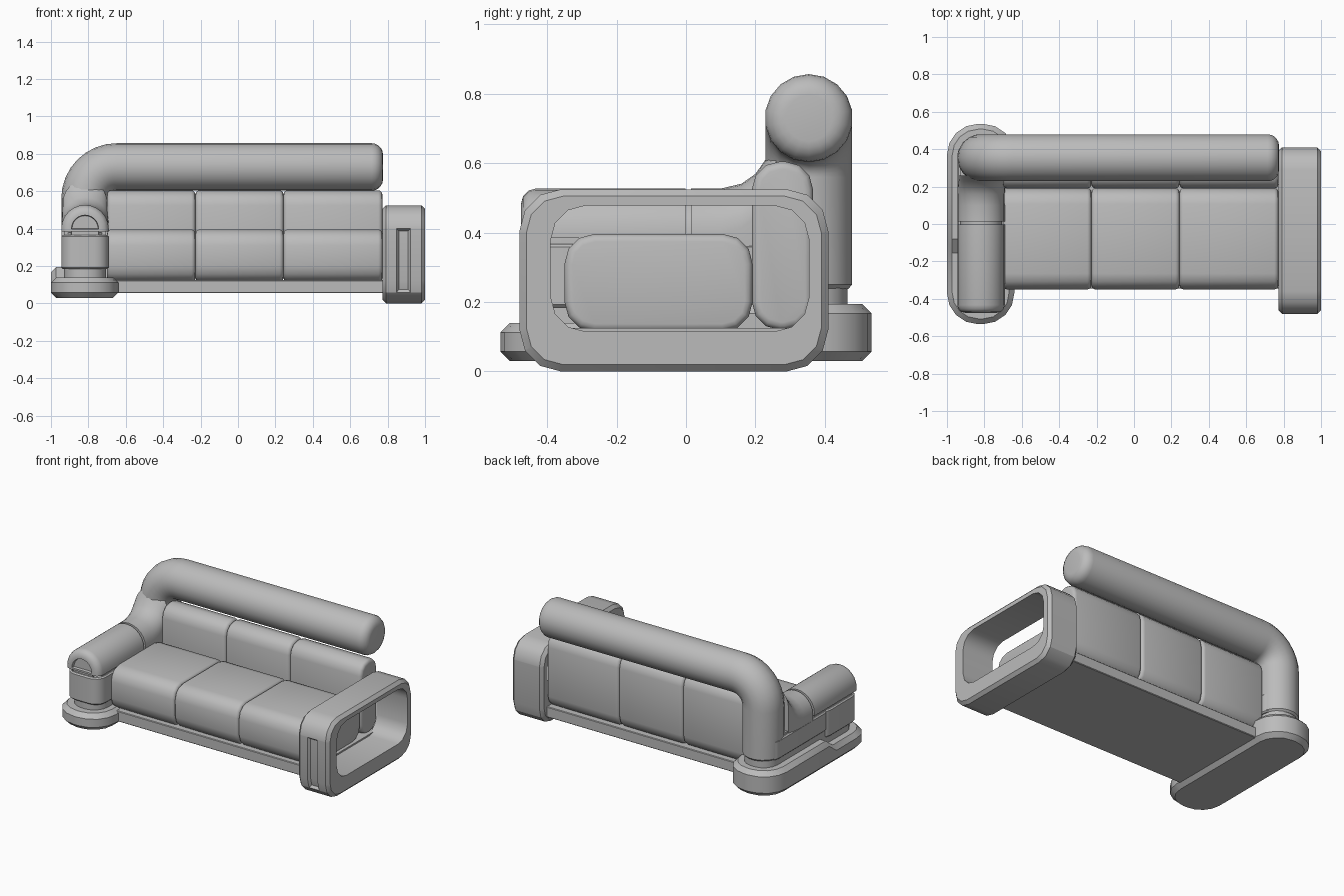
import bpy, bmesh
from math import sin, cos, pi
from mathutils import Vector

cube = bpy.data.objects.get("Cube")
if cube:
    bpy.data.objects.remove(cube)

grey = bpy.data.materials.new("sofa_grey")
grey.use_nodes = True
COLOUR = (0.5, 0.5, 0.5, 1)
grey.diffuse_color = COLOUR
grey.node_tree.nodes["Principled BSDF"].inputs["Base Color"].default_value = COLOUR

ARM_X, BACK_Y, R = -0.818, 0.354, 0.127


def finish(name, bm, angle=0.62):
    bmesh.ops.recalc_face_normals(bm, faces=bm.faces)
    mesh = bpy.data.meshes.new(name)
    bm.to_mesh(mesh)
    bm.free()
    mesh.materials.append(grey)
    obj = bpy.data.objects.new(name, mesh)
    bpy.context.collection.objects.link(obj)
    bpy.ops.object.select_all(action='DESELECT')
    obj.select_set(True)
    bpy.context.view_layer.objects.active = obj
    bpy.ops.object.shade_smooth_by_angle(angle=angle)
    return obj


def rounded(u0, u1, v0, v1, r, seg=3):
    """Rounded rectangle outline, anticlockwise."""
    pts = []
    corners = [(u1 - r, v1 - r), (u0 + r, v1 - r), (u0 + r, v0 + r), (u1 - r, v0 + r)]
    for q, (u, v) in enumerate(corners):
        for i in range(seg + 1):
            a = (q + i / seg) * pi / 2
            pts.append((u + r * cos(a), v + r * sin(a)))
    return pts


def arch(bottom, spring, r, seg=12):
    """Flat-bottomed, round-topped outline across the arm."""
    top = [(ARM_X + r * cos(pi * i / seg), spring + r * sin(pi * i / seg)) for i in range(seg + 1)]
    return [(ARM_X + r, bottom)] + top + [(ARM_X - r, bottom)]


def place(axis, p, w):
    u, v = p
    return {'X': (w, u, v), 'Y': (u, w, v), 'Z': (u, v, w)}[axis]


def loft(loops, caps=True, closed=False):
    """Skin a list of equal-length loops of points."""
    bm = bmesh.new()
    rings = [[bm.verts.new(p) for p in loop] for loop in loops]
    pairs = list(zip(rings, rings[1:]))
    if closed:
        pairs.append((rings[-1], rings[0]))
    for a, b in pairs:
        for i in range(len(a)):
            j = (i + 1) % len(a)
            bm.faces.new((a[i], a[j], b[j], b[i]))
    if caps and not closed:
        bm.faces.new(rings[0])
        bm.faces.new(rings[-1])
    bmesh.ops.recalc_face_normals(bm, faces=bm.faces)
    return bm


def bevel(bm, test, width, seg):
    edges = [e for e in bm.edges if test(e)]
    bmesh.ops.bevel(bm, geom=edges, offset=width, segments=seg, profile=0.5, affect='EDGES')


def prism(axis, pts, lo, hi, width=0, seg=2):
    """Extruded outline with softened end rims."""
    bm = loft([[place(axis, p, w) for p in pts] for w in (lo, hi)])
    if width:
        k = 'XYZ'.index(axis)
        bevel(bm, lambda e: abs(e.verts[0].co[k] - e.verts[1].co[k]) < 1e-5, width, seg)
    return bm


def split(bm, axis, w):
    no = Vector([a == axis for a in 'XYZ'])
    bmesh.ops.bisect_plane(bm, geom=bm.verts[:] + bm.edges[:] + bm.faces[:],
                           plane_co=no * w, plane_no=no)


# Seat and back cushions
stops = [-0.70, -0.228, 0.243, 0.772]
for n, (x0, x1) in enumerate(zip(stops, stops[1:]), 1):
    finish(f"seat_cushion_{n}", prism('X', rounded(-0.35, 0.192, 0.115, 0.396, 0.085), x0, x1, 0.022, 3))
    finish(f"back_cushion_{n}", prism('X', rounded(0.19, 0.366, 0.12, 0.605, 0.08), x0, x1, 0.022, 3))

# Flat deck under the cushions
finish("seat_deck", prism('X', rounded(-0.345, 0.36, 0.055, 0.125, 0.004, 1), -0.8, 0.79))

# Open end frame: a rounded loop with bevelled outer rims and a front slot
outer = rounded(-0.48, 0.41, 0, 0.525, 0.12)
rim = rounded(-0.46, 0.39, 0.02, 0.505, 0.105)
hole = rounded(-0.39, 0.355, 0.115, 0.478, 0.1)
X0, X1, B = 0.772, 1.0, 0.02
stations = [(outer, X0 + B), (rim, X0), (hole, X0), (hole, X1), (rim, X1), (outer, X1 - B)]
bm = loft([[place('X', p, w) for p in pts] for pts, w in stations], closed=True)
for axis, w in (('X', 0.848), ('X', 0.922), ('Z', 0.06), ('Z', 0.4)):
    split(bm, axis, w)


def in_slot(f):
    c = f.calc_center_median()
    return 0.848 < c.x < 0.922 and 0.06 < c.z < 0.4 and c.y < -0.42


slot = [f for f in bm.faces if in_slot(f)]
bmesh.ops.inset_region(bm, faces=slot, thickness=0.012, depth=-0.016, use_even_offset=True)
finish("end_frame", bm)

# Stadium foot under the arm, lower at the front with a short ramp
bm = prism('Z', rounded(-1.0, -0.64, -0.535, 0.535, 0.165, 4), 0.03, 0.195, 0.028, 1)
split(bm, 'Y', -0.155)
split(bm, 'Y', -0.08)
for v in bm.verts:
    if v.co.y < -0.1 and v.co.z > 0.1:
        v.co.z -= 0.055
finish("arm_foot", bm)

# Recessed neck and core, seen in the grooves
inner = R - 0.015
finish("arm_neck", prism('Z', rounded(ARM_X - inner, ARM_X + inner, -0.46, 0.466, 0.1, 4), 0.1, 0.38))
finish("arm_core", prism('Y', arch(0.3, 0.395, inner), -0.42, 0.2))

# Lower arm body: front part reaches further down than the rear
finish("arm_body_front", prism('Z', rounded(ARM_X - R, ARM_X + R, -0.475, -0.1, 0.075, 4), 0.185, 0.367, 0.008, 1))
finish("arm_body_rear", prism('Z', rounded(ARM_X - R, ARM_X + R, -0.16, 0.42, 0.05), 0.238, 0.367, 0.008, 1))

# Front arm pad with a rounded nose and a sunken half-round face
bm = prism('Y', arch(0.385, 0.4, R), -0.475, -0.002)
bevel(bm, lambda e: all(v.co.y < -0.4 for v in e.verts)
      and not all(v.co.z < 0.39 for v in e.verts), 0.042, 3)
nose = [f for f in bm.faces if f.normal.y < -0.99]
bmesh.ops.inset_region(bm, faces=nose, thickness=0.012, depth=0, use_even_offset=True)
bmesh.ops.inset_region(bm, faces=nose, thickness=0.003, depth=-0.018, use_even_offset=True)
finish("arm_pad", bm)

# Rear arm, sweeping up into the upright
sweep = [(0.014, 0), (0.1, 0), (0.16, 0.015), (0.2, 0.045), (0.23, 0.09), (0.26, 0.14)]
finish("arm_rear", loft([[place('Y', p, y) for p in arch(0.36, 0.4 + h, R - h * 0.06)] for y, h in sweep]))

# Bent back tube: upright, elbow, long bolster and rounded tip
BEND, TOP, SIDES = 0.17, 0.73, 18
path = [(ARM_X, 0.238, 0, R - 0.012), (ARM_X, 0.25, 0, R)]
for i in range(9):
    a = i / 8 * pi / 2
    path.append((ARM_X + BEND * (1 - cos(a)), TOP - BEND * (1 - sin(a)), a, R))
TIP = 0.06
for i in range(6):
    a = i / 5 * pi / 2
    path.append((0.775 - TIP + TIP * sin(a), TOP, pi / 2, R - TIP * (1 - cos(a))))
loops = []
for x, z, a, r in path:
    ring = []
    for i in range(SIDES):
        t = 2 * pi * i / SIDES
        side = r * cos(t)
        ring.append((x - side * cos(a), BACK_Y + r * sin(t), z + side * sin(a)))
    loops.append(ring)
finish("back_tube", loft(loops))
